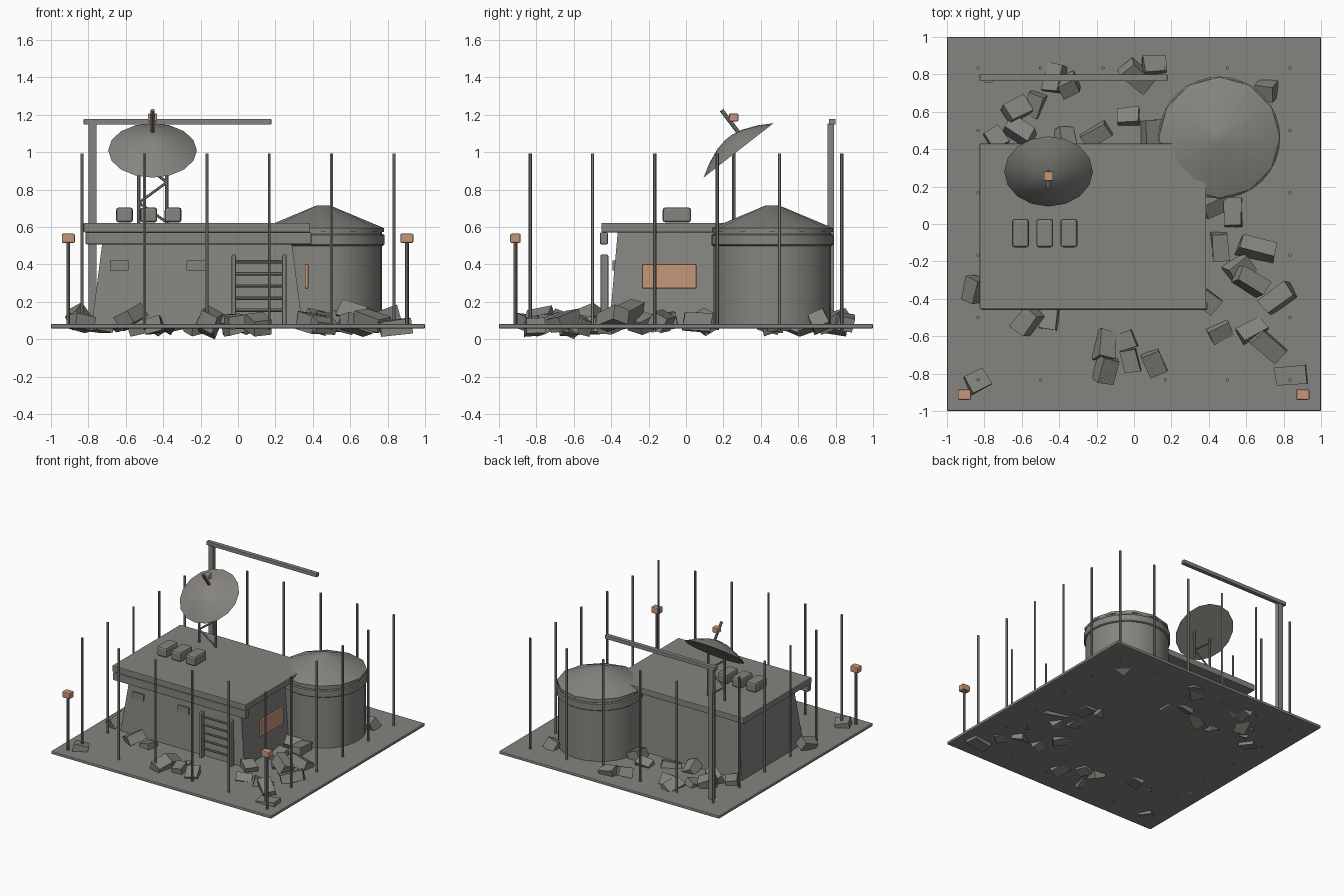
import bpy, bmesh, math, random
from mathutils import Vector, Matrix, Euler

if "Cube" in bpy.data.objects:
    bpy.data.objects.remove(bpy.data.objects["Cube"])

random.seed(7)


def material(name, rgb):
    m = bpy.data.materials.new(name)
    m.diffuse_color = (*rgb, 1)
    m.use_nodes = True
    m.node_tree.nodes["Principled BSDF"].inputs["Base Color"].default_value = m.diffuse_color
    return m


GREY = material("weathered grey", (0.235, 0.23, 0.212))
ORANGE = material("faded orange", (0.56, 0.31, 0.195))


def finish(name, bm, mat=GREY, smooth=False):
    bmesh.ops.recalc_face_normals(bm, faces=bm.faces)
    me = bpy.data.meshes.new(name)
    bm.to_mesh(me)
    bm.free()
    me.materials.append(mat)
    ob = bpy.data.objects.new(name, me)
    bpy.context.collection.objects.link(ob)
    if smooth:
        bpy.context.view_layer.objects.active = ob
        ob.select_set(True)
        bpy.ops.object.shade_smooth_by_angle(angle=math.radians(35))
        ob.select_set(False)
    return ob


def box(name, x, y, z, mat=GREY, bevel=0.0, taper=(0, 0)):
    """Box from (min, max) pairs; taper pulls each top side inwards."""
    bm = bmesh.new()
    bmesh.ops.create_cube(bm, size=1)
    for v in bm.verts:
        sx, sy, top = v.co.x * 2, v.co.y * 2, v.co.z > 0
        v.co = ((x[0] + x[1]) / 2 + sx * ((x[1] - x[0]) / 2 - top * taper[0]),
                (y[0] + y[1]) / 2 + sy * ((y[1] - y[0]) / 2 - top * taper[1]),
                z[1] if top else z[0])
    if bevel:
        bmesh.ops.bevel(bm, geom=bm.edges[:], offset=bevel, segments=2,
                        profile=0.5, affect='EDGES')
    return finish(name, bm, mat)


def rod(name, a, b, r, sides=8):
    a, b = Vector(a), Vector(b)
    d = b - a
    bm = bmesh.new()
    bmesh.ops.create_cone(bm, cap_ends=True, segments=sides, radius1=r, radius2=r,
                          depth=d.length,
                          matrix=Matrix.Translation((a + b) / 2) @
                          d.to_track_quat('Z', 'Y').to_matrix().to_4x4())
    return finish(name, bm, smooth=sides > 6)


def lathe(name, profile, sides, matrix, smooth=True):
    """Closed solid of revolution from (radius, height) points."""
    bm = bmesh.new()
    rings = [[bm.verts.new((r * math.cos(2 * math.pi * i / sides),
                            r * math.sin(2 * math.pi * i / sides), z))
              for i in range(sides)] for r, z in profile]
    for lo, hi in zip(rings, rings[1:]):
        for i in range(sides):
            j = (i + 1) % sides
            bm.faces.new((lo[i], lo[j], hi[j], hi[i]))
    bm.faces.new(rings[0][::-1])
    bm.faces.new(rings[-1])
    bm.transform(matrix)
    return finish(name, bm, smooth=smooth)


# Ground plate
box("ground_plate", (-1, 1), (-1, 1), (0.058, 0.082), bevel=0.006)

# Bunker with sloping walls, roof slab and front beam
box("bunker_walls", (-0.783, 0.345), (-0.41, 0.39), (0.07, 0.575), taper=(0.065, 0.045))
box("roof_slab", (-0.825, 0.385), (-0.452, 0.43), (0.572, 0.622), bevel=0.004)
box("front_beam", (-0.815, 0.392), (-0.46, -0.418), (0.508, 0.572), bevel=0.006)
for x in (-0.685, -0.275):
    box("window", (x, x + 0.1), (-0.392, -0.37), (0.367, 0.422))
box("side_panel", (0.357, 0.376), (-0.235, 0.055), (0.272, 0.402), ORANGE, 0.004)

# Ladder
for x in (-0.035, 0.235):
    box("ladder_rail", (x, x + 0.025), (-0.458, -0.415), (0.075, 0.453), bevel=0.008)
for i in range(5):
    rod("ladder_rung", (-0.02, -0.437, 0.155 + i * 0.065),
        (0.245, -0.437, 0.155 + i * 0.065), 0.009)

# Roof units with small fins
for x in (-0.652, -0.522, -0.392):
    box("roof_unit", (x, x + 0.09), (-0.125, 0.027), (0.625, 0.705), bevel=0.014)

# Storage tank with raised band and conical lid
at_tank = Matrix.Translation((0.456, 0.462, 0))
lathe("tank_body", [(0.314, 0.07), (0.314, 0.59)], 32, at_tank)
lathe("tank_band", [(0.318, 0.50), (0.326, 0.506), (0.326, 0.557), (0.318, 0.563)], 32, at_tank)
lathe("tank_lid", [(0.324, 0.575), (0.324, 0.595), (0.035, 0.716)], 12,
      at_tank @ Matrix.Rotation(math.radians(0), 4, 'Z'))

# Tilted dish with feed arm
normal = Vector((0, -0.614, 0.79))
tilt = normal.to_track_quat('Z', 'Y').to_matrix().to_4x4()
lathe("dish", [(0.237, 0), (0.165, 0.042), (0.085, 0.075), (0.02, 0.088)], 16,
      Matrix.Translation((-0.457, 0.281, 1.01)) @ tilt)
rod("feed_arm", (-0.457, 0.285, 1.10), (-0.457, 0.19, 1.225), 0.011)
box("feed_box", (-0.482, -0.432), (0.23, 0.28), (1.165, 1.207), ORANGE, 0.006)

# Lattice under the dish
for x in (-0.53, -0.38):
    rod("dish_leg", (x, 0.255, 0.615), (x, 0.255, 1.0), 0.009)
zigzag = [(-0.38, 0.625), (-0.53, 0.73), (-0.38, 0.84), (-0.53, 0.95)]
for (xa, za), (xb, zb) in zip(zigzag, zigzag[1:]):
    rod("dish_brace", (xa, 0.255, za), (xb, 0.255, zb), 0.007, 6)

# Hoist frame at the back
box("hoist_post", (-0.80, -0.757), (0.757, 0.792), (0.07, 1.155))
box("hoist_beam", (-0.825, 0.178), (0.765, 0.8), (1.148, 1.178), bevel=0.003)

# Fence poles around the edge
steps = [-0.833 + i * 0.3333 for i in range(6)]
for x in steps:
    for y in steps:
        if max(abs(x), abs(y)) > 0.8:
            rod("fence_pole", (x, y, 0.05), (x, y, 0.993), 0.009, 6)

# Lamps on the front corners
for x in (-0.907, 0.903):
    rod("lamp_pole", (x, -0.912, 0.07), (x, -0.912, 0.53), 0.01)
    box("lamp_head", (x - 0.035, x + 0.035), (-0.94, -0.884), (0.515, 0.565), ORANGE, 0.008)

# Rubble: x, y, length of each chunk
chunks = [
    (-.86, -.35, .14), (-.57, -.52, .14), (-.45, -.51, .11), (-.84, -.84, .11),
    (-.155, -.65, .15), (-.03, -.62, .08), (-.15, -.78, .14), (-.02, -.73, .12),
    (.11, -.74, .12), (.46, -.575, .13), (.63, -.57, .15), (.72, -.65, .17),
    (.84, -.81, .16), (.77, -.40, .17), (.39, -.41, .11), (.62, -.31, .17),
    (.56, -.24, .13), (.66, -.13, .2), (.46, -.12, .15), (.53, .06, .15),
    (.42, .1, .12), (.71, .71, .1), (.11, .85, .12), (.02, .79, .17),
    (-.42, .78, .15), (-.35, .74, .1), (-.03, .57, .12), (.09, .49, .13),
    (-.2, .48, .15), (-.37, .45, .13), (-.53, .64, .13), (-.63, .61, .13),
    (-.61, .5, .15), (-.74, .46, .11)]
for i, (x, y, s) in enumerate(chunks):
    bm = bmesh.new()
    bmesh.ops.create_cube(bm, size=1)
    for v in bm.verts:
        v.co *= 1 + random.uniform(-0.1, 0.1)
    size = Matrix.Diagonal((s, random.uniform(0.08, 0.1), random.uniform(0.07, 0.1), 1))
    turn = Euler((random.uniform(-0.6, 0.6), random.uniform(-0.4, 0.4),
                  random.uniform(0, math.pi))).to_matrix().to_4x4()
    bm.transform(turn @ size)
    low = min(v.co.z for v in bm.verts)
    floor = 0 if i == 4 else random.uniform(0.012, 0.055)
    bm.transform(Matrix.Translation((x, y, floor - low)))
    finish("rubble", bm)
